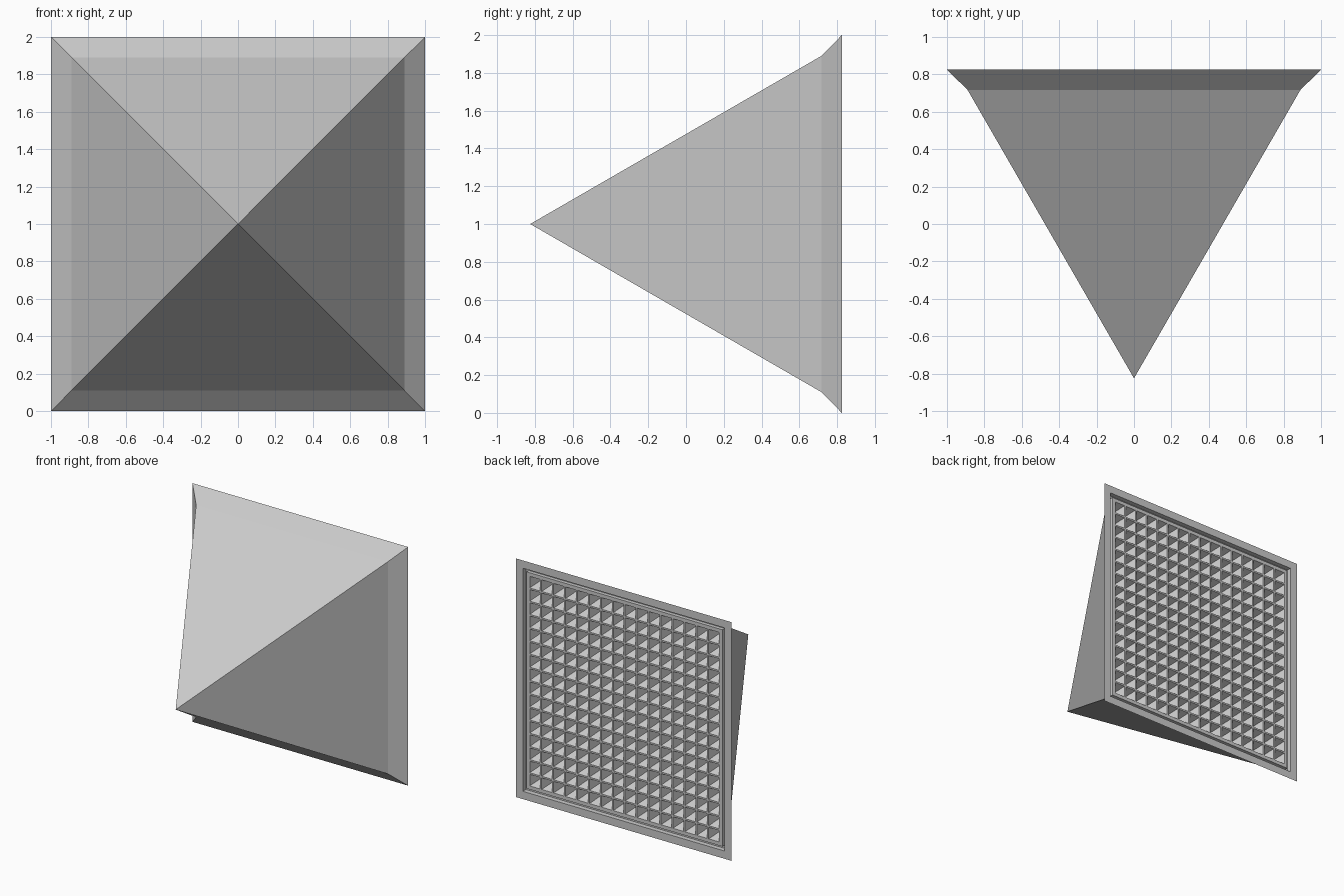
import bpy, bmesh

if "Cube" in bpy.data.objects:
    bpy.data.objects.remove(bpy.data.objects["Cube"])

CZ = 1.0        # height of the pyramid axis
N = 16          # cells per side in the back grid
GRID = 0.885    # half width of the cell area
RIB = 0.007     # half thickness of the ribs between cells
FACE_Y = 0.815  # back plane of the grid
PIT = 0.12      # depth of each cell


def square(bm, cx, cz, half, y):
    """Four corners of a square, ordered so that its normal is +y."""
    return [bm.verts.new((cx + sx * half, y, cz + sz * half))
            for sx, sz in ((-1, -1), (-1, 1), (1, 1), (1, -1))]


def bridge(bm, a, b):
    for i in range(4):
        j = (i + 1) % 4
        bm.faces.new((a[i], a[j], b[j], b[i]))


def finish(bm, name):
    bmesh.ops.remove_doubles(bm, verts=bm.verts, dist=1e-5)
    mesh = bpy.data.meshes.new(name)
    bm.to_mesh(mesh)
    bm.free()
    obj = bpy.data.objects.new(name, mesh)
    bpy.context.collection.objects.link(obj)
    return obj


# Pyramid shell: point, flared edge, flat back rim and groove
bm = bmesh.new()
tip = bm.verts.new((0, -0.825, CZ))
profile = [(0.89, 0.717), (1.0, 0.825), (0.935, 0.825),
           (0.935, 0.785), (0.908, 0.785), (0.908, FACE_Y)]
rings = [square(bm, 0, CZ, h, y) for h, y in profile]
for i in range(4):
    bm.faces.new((tip, rings[0][i - 1], rings[0][i]))
for a, b in zip(rings, rings[1:]):
    bridge(bm, a, b)
bmesh.ops.recalc_face_normals(bm, faces=bm.faces)
finish(bm, "pyramid_body")

# Back grid: border strip, then square cells sinking to a point
bm = bmesh.new()
bridge(bm, square(bm, 0, CZ, 0.908, FACE_Y), square(bm, 0, CZ, GRID, FACE_Y))
pitch = 2 * GRID / N
for ix in range(N):
    for iz in range(N):
        cx = -GRID + (ix + 0.5) * pitch
        cz = CZ - GRID + (iz + 0.5) * pitch
        outer = square(bm, cx, cz, pitch / 2, FACE_Y)
        inner = square(bm, cx, cz, pitch / 2 - RIB, FACE_Y)
        bridge(bm, outer, inner)
        apex = bm.verts.new((cx, FACE_Y - PIT, cz))
        for i in range(4):
            bm.faces.new((inner[i - 1], inner[i], apex))
finish(bm, "back_grid")
